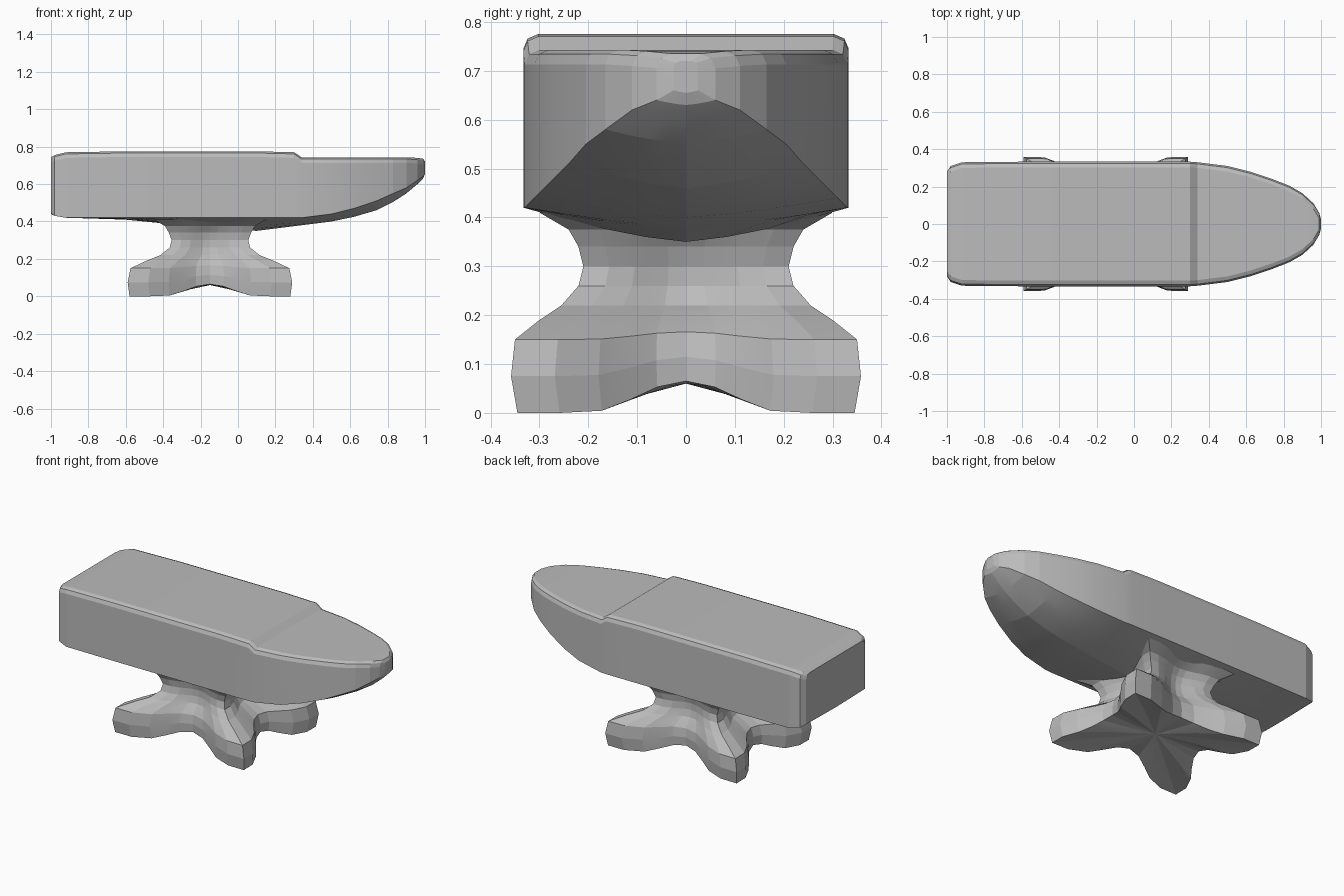
import bpy
import bmesh
import math

cube = bpy.data.objects.get("Cube")
if cube:
    bpy.data.objects.remove(cube, do_unlink=True)

steel = bpy.data.materials.new("grey steel")
steel.use_nodes = True
steel.diffuse_color = (0.5, 0.5, 0.5, 1)
steel.node_tree.nodes["Principled BSDF"].inputs["Base Color"].default_value = (0.5, 0.5, 0.5, 1)


def bridge(bm, first, second):
    """Join two rings of equal length with quads."""
    count = len(first)
    for i in range(count):
        j = (i + 1) % count
        bm.faces.new((first[i], first[j], second[j], second[i]))


def finish(bm, name, smooth_angle):
    bmesh.ops.recalc_face_normals(bm, faces=bm.faces)
    mesh = bpy.data.meshes.new(name)
    bm.to_mesh(mesh)
    bm.free()
    mesh.materials.append(steel)
    part = bpy.data.objects.new(name, mesh)
    bpy.context.collection.objects.link(part)
    bpy.context.view_layer.objects.active = part
    part.select_set(True)
    bpy.ops.object.shade_smooth_by_angle(angle=math.radians(smooth_angle))
    part.select_set(False)
    return part


# Anvil body: cross-sections from heel to horn tip
def body_section(half_width, edge, keel, top):
    """Half outline from keel to top, mirrored across y."""
    chamfer = min(0.03, half_width * 0.5)
    half = [(half_width * t, keel + (edge - keel) * t ** 1.4)
            for t in (0.25, 0.5, 0.75, 1)]
    half += [(half_width, top - chamfer),
             (half_width - chamfer * 0.3, top - chamfer * 0.3),
             (half_width - chamfer, top)]
    mirrored = [(-y, z) for y, z in reversed(half)]
    return [(0, keel)] + half + mirrored


# x, half width, side lower edge, keel height, top height
stations = [
    (-1, .28, .445, .44, .745),
    (-.98, .31, .43, .43, .755),
    (-.92, .33, .42, .42, .77),
    (-.6, .333, .42, .41, .775),
    (-.4, .333, .42, .39, .775),
    (-.15, .333, .42, .36, .775),
    (.1, .333, .42, .35, .775),
    (.3, .333, .42, .375, .77),
    (.34, .33, .42, .38, .743),
    (.5, .31, .44, .4, .743),
    (.62, .28, .47, .425, .743),
    (.74, .24, .51, .46, .743),
    (.83, .205, .55, .505, .743),
    (.9, .165, .58, .55, .743),
    (.96, .11, .62, .6, .74),
    (.99, .06, .64, .63, .735),
    (1, .025, .66, .655, .72),
]
bm = bmesh.new()
rings = []
for x, *shape in stations:
    rings.append([bm.verts.new((x, y, z)) for y, z in body_section(*shape)])
for a, b in zip(rings, rings[1:]):
    bridge(bm, a, b)
bm.faces.new(rings[0])
bm.faces.new(rings[-1])
finish(bm, "anvil_body", 8)


# Pedestal: four-toed foot rising into a concave waist
CENTRE_X = -0.15
STEPS = (-1, -.75, -.5, -.33, -.17, 0, .17, .33, .5, .75)


def hollow(t, reach):
    """Smooth bump, full at the middle of a side and zero past its reach."""
    return math.cos(math.pi / 2 * min(1, abs(t) / reach)) ** 2


def pedestal_ring(bm, half_x, half_y, z, depth, arch):
    ring = []
    for side in range(4):
        for t in STEPS:
            dip = depth * hollow(t, 0.8)
            lift = z + arch * hollow(t, 0.6)
            if side % 2 == 0:
                x, y = t * half_x, dip - half_y
            else:
                x, y = half_x - dip, t * half_y
            if side > 1:
                x, y = -x, -y
            ring.append(bm.verts.new((CENTRE_X + x, y, lift)))
    return ring


# half x, half y, height, side hollow, arch lift
levels = [
    (.26, .21, .03, .08, .03),
    (.43, .345, 0, .13, .065),
    (.44, .358, .075, .14, .04),
    (.425, .35, .15, .14, .016),
    (.34, .3, .19, .11, .01),
    (.265, .255, .22, .08, 0),
    (.215, .22, .26, .055, 0),
    (.205, .21, .3, .045, 0),
    (.22, .22, .34, .045, 0),
    (.24, .24, .375, .04, 0),
    (.3, .3, .41, .04, 0),
]
bm = bmesh.new()
rings = [pedestal_ring(bm, *level) for level in levels]
for a, b in zip(rings, rings[1:]):
    bridge(bm, a, b)
hub = bm.verts.new((CENTRE_X, 0, 0.06))
for i, vert in enumerate(rings[0]):
    bm.faces.new((hub, vert, rings[0][i - 1]))
bm.faces.new(rings[-1])
finish(bm, "pedestal", 8)
